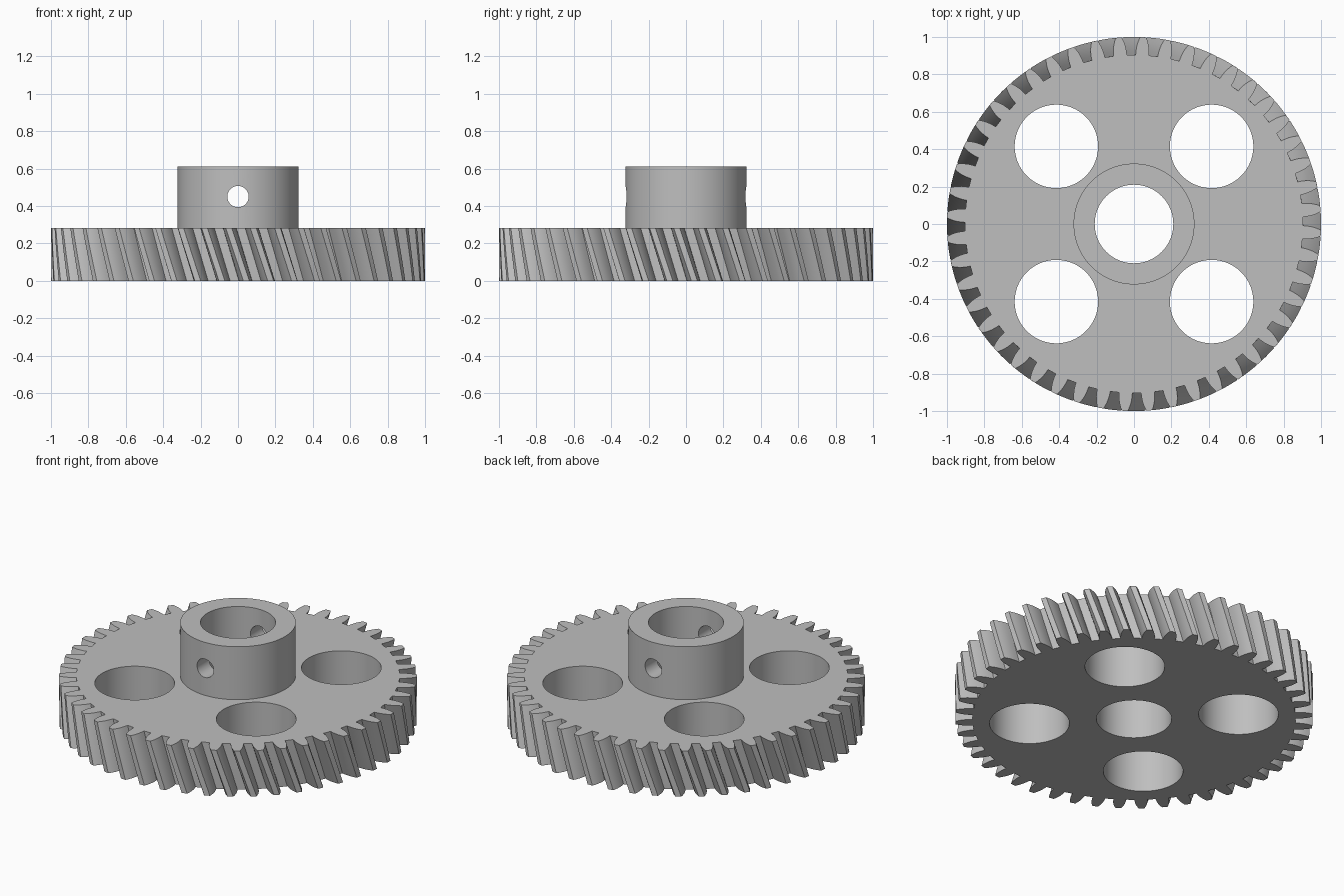
import bpy
import bmesh
from math import pi, cos, sin, radians

TEETH = 48
FACE_H = 0.283      # height of the toothed disc
TOTAL_H = 0.61      # height with hub
TWIST = -0.094      # turn of the teeth from bottom to top
LAYERS = 8

cube = bpy.data.objects.get("Cube")
if cube:
    bpy.data.objects.remove(cube, do_unlink=True)


def cylinder(name, radius, z0, z1, x=0.0, y=0.0, sides=96):
    bpy.ops.mesh.primitive_cylinder_add(
        vertices=sides, radius=radius, depth=z1 - z0, location=(x, y, (z0 + z1) / 2))
    obj = bpy.context.object
    obj.name = name
    return obj


def combine(target, other, operation):
    """Apply a boolean and discard the helper."""
    mod = target.modifiers.new(operation, 'BOOLEAN')
    mod.operation = operation
    mod.solver = 'EXACT'
    mod.object = other
    bpy.context.view_layer.objects.active = target
    bpy.ops.object.modifier_apply(modifier=mod.name)
    bpy.data.objects.remove(other, do_unlink=True)


# Tooth outline: radius and half angle of the gap between teeth
flank = [(0.904, 0.026), (0.925, 0.0275), (0.945, 0.0305),
         (0.965, 0.0355), (0.983, 0.042), (1.0, 0.0495)]
gap = [(r, -a) for r, a in reversed(flank)] + flank
start = -pi / 2 + 0.016 - TWIST
outline = [(r, start + i * 2 * pi / TEETH + a) for i in range(TEETH) for r, a in gap]

# Toothed disc: the outline is stacked and turned layer by layer
bm = bmesh.new()
rings = []
for k in range(LAYERS + 1):
    t = k / LAYERS
    rings.append([bm.verts.new((r * cos(a + TWIST * t), r * sin(a + TWIST * t), FACE_H * t))
                  for r, a in outline])
n = len(outline)
for low, high in zip(rings, rings[1:]):
    for i in range(n):
        j = (i + 1) % n
        bm.faces.new((low[i], low[j], high[j], high[i]))
bm.faces.new(list(reversed(rings[0])))
bm.faces.new(rings[-1])
bmesh.ops.recalc_face_normals(bm, faces=bm.faces)
mesh = bpy.data.meshes.new("helical_gear")
bm.to_mesh(mesh)
bm.free()
gear = bpy.data.objects.new("helical_gear", mesh)
bpy.context.collection.objects.link(gear)

# Hub on top
combine(gear, cylinder("hub", 0.323, 0.15, TOTAL_H), 'UNION')

# Centre bore and four lightening holes
combine(gear, cylinder("bore_cutter", 0.21, -0.2, 1), 'DIFFERENCE')
for sx in (-1, 1):
    for sy in (-1, 1):
        combine(gear, cylinder("web_hole_cutter", 0.223, -0.2, 0.5, sx * 0.415, sy * 0.415),
                'DIFFERENCE')

# Pin hole through the hub, front to back
pin = cylinder("pin_hole_cutter", 0.057, -0.05, 0.95, sides=48)
pin.rotation_euler.x = pi / 2
bpy.context.view_layer.update()
combine(gear, pin, 'DIFFERENCE')

# Plain grey metal
grey = bpy.data.materials.new("grey_metal")
grey.use_nodes = True
colour = (0.52, 0.52, 0.52, 1)
grey.diffuse_color = colour
grey.node_tree.nodes["Principled BSDF"].inputs["Base Color"].default_value = colour
gear.data.materials.clear()
gear.data.materials.append(grey)

bpy.ops.object.select_all(action='DESELECT')
gear.select_set(True)
bpy.context.view_layer.objects.active = gear
bpy.ops.object.shade_smooth_by_angle(angle=radians(25))
